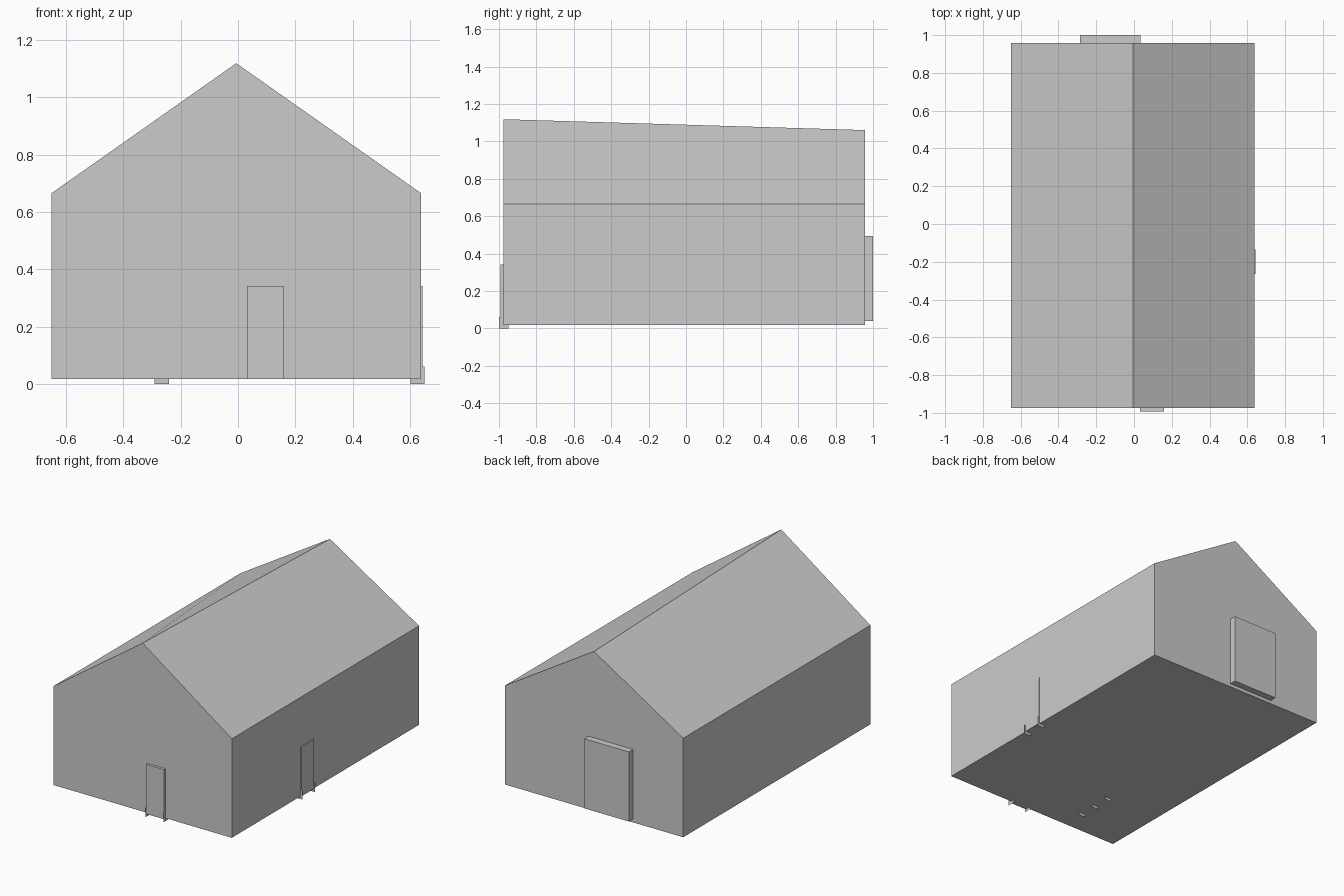
import bpy

if "Cube" in bpy.data.objects:
    bpy.data.objects.remove(bpy.data.objects["Cube"])

X0, X1 = -0.65, 0.638      # wall extents
Y0, Y1 = -0.975, 0.957
Z0, EAVE = 0.018, 0.665
RIDGE_X = (X0 + X1) / 2


def make(name, verts, faces):
    mesh = bpy.data.meshes.new(name)
    mesh.from_pydata(verts, [], faces)
    mesh.update()
    obj = bpy.data.objects.new(name, mesh)
    bpy.context.collection.objects.link(obj)
    return obj


def box(name, x0, x1, y0, y1, z0, z1):
    verts = [(x, y, z) for z in (z0, z1)
             for x, y in ((x0, y0), (x1, y0), (x1, y1), (x0, y1))]
    sides = [(i, (i + 1) % 4, (i + 1) % 4 + 4, i + 4) for i in range(4)]
    return make(name, verts, [(3, 2, 1, 0), (4, 5, 6, 7)] + sides)


def bracket(name, place):
    # thin flat L: short upright outside the door, foot tucked under the floor
    profile = [(0, 0), (0.05, 0), (0.05, 0.018), (0.008, 0.018),
               (0.008, 0.062), (0, 0.062)]
    return make(name, [place(d, z) for d, z in profile],
                [(0, 1, 2, 3), (0, 3, 4, 5)])


# Walls and floor
box("walls", X0, X1, Y0, Y1, Z0, EAVE)

# Gable roof, ridge drops slightly toward the back
make("roof",
     [(X0, Y0, EAVE), (X1, Y0, EAVE), (RIDGE_X, Y0, 1.118),
      (X0, Y1, EAVE), (X1, Y1, EAVE), (RIDGE_X, Y1, 1.06)],
     [(0, 1, 2), (5, 4, 3), (1, 4, 5, 2), (3, 0, 2, 5), (0, 3, 4, 1)])

# Doors
box("front_door", 0.031, 0.16, -0.992, Y0, Z0, 0.342)
box("side_door", X1, 0.643, -0.265, -0.136, Z0, 0.342)
box("back_door", -0.287, 0.035, Y1, 1.0, 0.04, 0.495)

# Brackets at the door edges
for i, x in enumerate((0.031, 0.16)):
    bracket(f"front_bracket_{i}", lambda d, z, x=x: (x, -1.0 + d, z))
for i, y in enumerate((-0.265, -0.136)):
    bracket(f"side_bracket_{i}", lambda d, z, y=y: (0.65 - d, y, z))

# Three thin feet under the floor
for i in range(3):
    y = -0.81 + 0.124 * i
    make(f"floor_foot_{i}",
         [(-0.29, y, 0), (-0.24, y, 0), (-0.24, y, Z0), (-0.29, y, Z0)],
         [(0, 1, 2, 3)])
